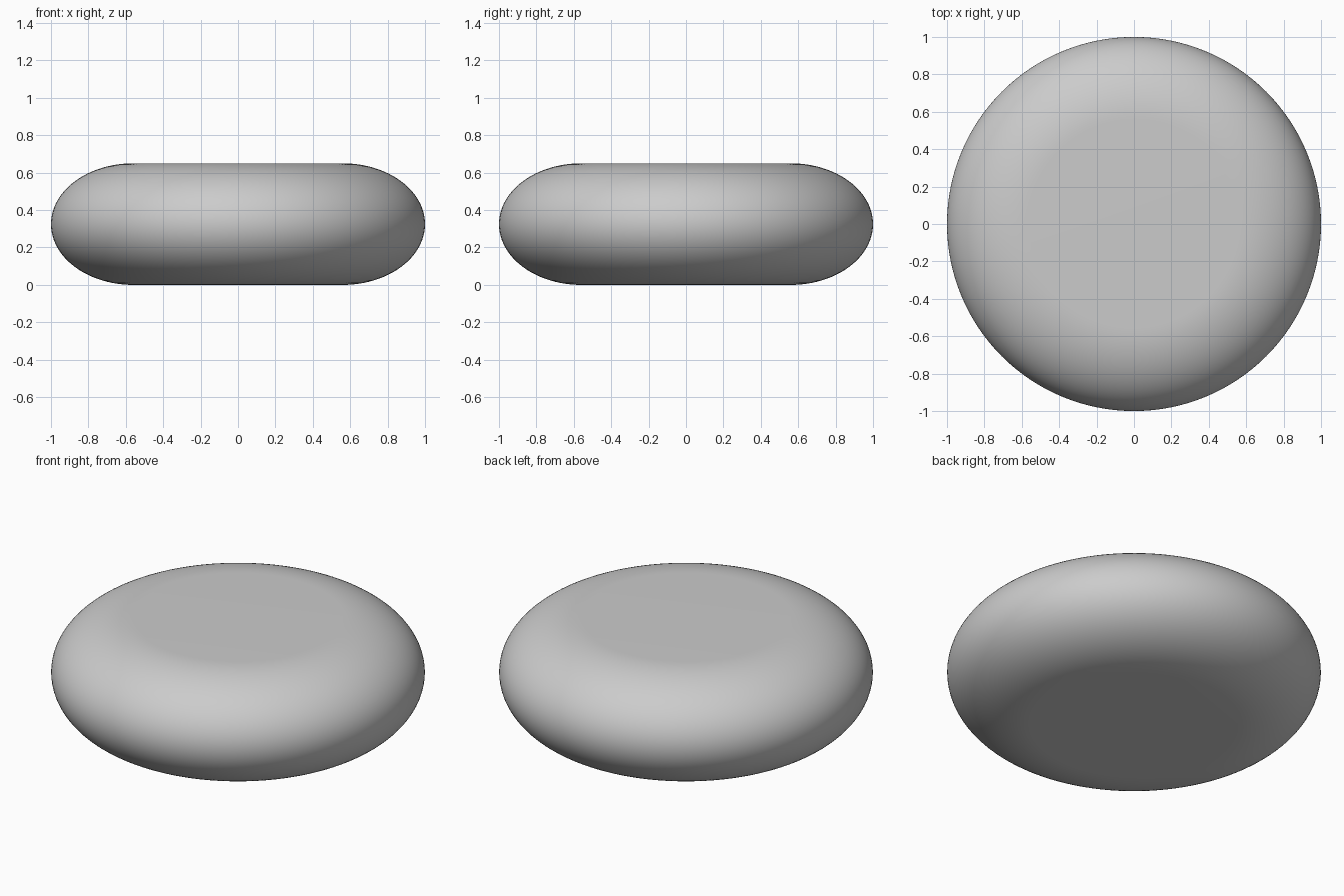
import bpy
import bmesh
from math import cos, sin, pi, tau

cube = bpy.data.objects.get("Cube")
if cube:
    bpy.data.objects.remove(cube, do_unlink=True)

HALF_HEIGHT = 0.325
FLAT_RADIUS = 0.56
RIM_STEPS = 48
SEGMENTS = 128

# Light grey surface
grey = bpy.data.materials.new("light_grey")
grey.use_nodes = True
colour = (0.6, 0.6, 0.6, 1)
grey.diffuse_color = colour
grey.node_tree.nodes["Principled BSDF"].inputs["Base Color"].default_value = colour

# Half-elliptical rim profile, spun around z
bm = bmesh.new()
profile = []
for i in range(RIM_STEPS + 1):
    a = -pi / 2 + pi * i / RIM_STEPS
    radius = FLAT_RADIUS + (1 - FLAT_RADIUS) * cos(a)
    profile.append(bm.verts.new((radius, 0, HALF_HEIGHT * (1 + sin(a)))))
edges = [bm.edges.new(pair) for pair in zip(profile, profile[1:])]
bmesh.ops.spin(bm, geom=profile + edges, cent=(0, 0, 0), axis=(0, 0, 1),
               angle=tau, steps=SEGMENTS, use_merge=True)
bmesh.ops.remove_doubles(bm, verts=bm.verts, dist=0.0001)

# Flat caps on the top and bottom
bmesh.ops.holes_fill(bm, edges=[e for e in bm.edges if e.is_boundary], sides=0)
bmesh.ops.recalc_face_normals(bm, faces=bm.faces)

mesh = bpy.data.meshes.new("rounded_disc")
bm.to_mesh(mesh)
bm.free()
mesh.materials.append(grey)
disc = bpy.data.objects.new("rounded_disc", mesh)
bpy.context.collection.objects.link(disc)

# Smooth shading
bpy.context.view_layer.objects.active = disc
disc.select_set(True)
bpy.ops.object.shade_smooth_by_angle()
